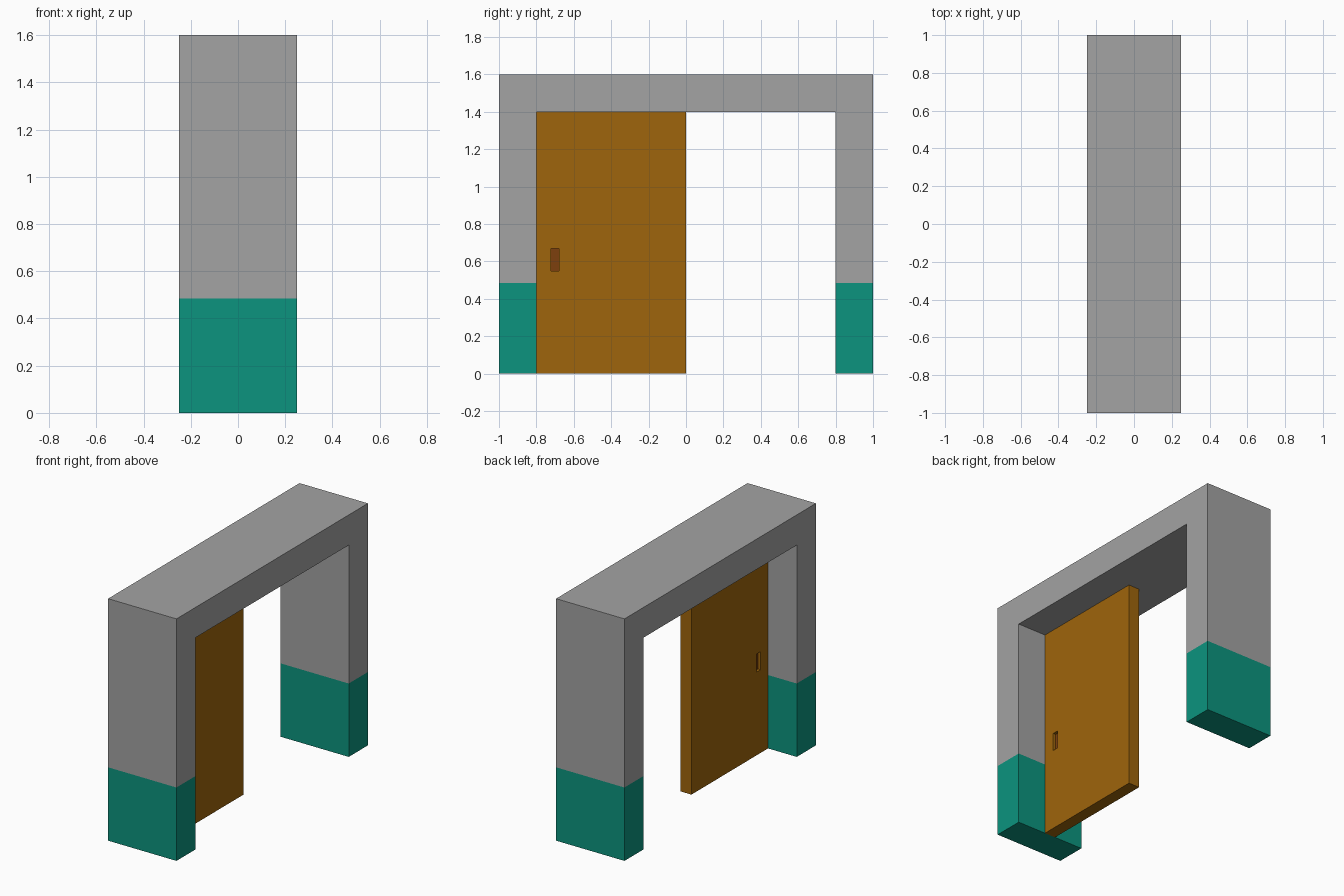
import bpy, bmesh

if "Cube" in bpy.data.objects:
    bpy.data.objects.remove(bpy.data.objects["Cube"])

W, BASE, H, HEAD = 0.25, 0.485, 1.6, 1.4


def material(name, color):
    m = bpy.data.materials.new(name)
    m.diffuse_color = (*color, 1)
    m.use_nodes = True
    m.node_tree.nodes["Principled BSDF"].inputs["Base Color"].default_value = m.diffuse_color
    return m


def finish(name, bm, *mats):
    bmesh.ops.recalc_face_normals(bm, faces=bm.faces)
    me = bpy.data.meshes.new(name)
    bm.to_mesh(me)
    bm.free()
    for m in mats:
        me.materials.append(m)
    ob = bpy.data.objects.new(name, me)
    bpy.context.collection.objects.link(ob)
    return ob


def extruded(name, profile, half, *mats):
    """Extrude a (y, z) outline symmetrically along x."""
    bm = bmesh.new()
    f = bm.faces.new([bm.verts.new((-half, y, z)) for y, z in profile])
    new = bmesh.ops.extrude_face_region(bm, geom=[f], use_keep_orig=True)
    verts = [v for v in new["geom"] if isinstance(v, bmesh.types.BMVert)]
    bmesh.ops.translate(bm, verts=verts, vec=(2 * half, 0, 0))
    return finish(name, bm, *mats)


grey = material("frame_grey", (0.366, 0.366, 0.366))
teal = material("teal_paint", (0.0035, 0.296, 0.209))
wood = material("door_wood", (0.345, 0.13, 0.0035))
dark = material("dark_handle", (0.205, 0.051, 0.004))

# Upper frame: two posts and lintel
extruded("door_frame", [(-1, BASE), (-1, H), (1, H), (1, BASE),
                        (0.8, BASE), (0.8, HEAD), (-0.8, HEAD), (-0.8, BASE)], W, grey)

# Painted lower part of each post
for side, name in ((-1, "left_post_base"), (1, "right_post_base")):
    extruded(name, [(side, 0), (side, BASE), (side * 0.8, BASE), (side * 0.8, 0)], W, teal)

# Sliding door panel, with a recessed finger pull on both faces
YS, ZS = (-0.8, -0.722, -0.68, 0), (0, 0.55, 0.67, HEAD)
T, DEPTH = 0.04, 0.02
bm = bmesh.new()
for s in (-1, 1):
    grid = [[bm.verts.new((s * T, y, z)) for z in ZS] for y in YS]
    for i in range(3):
        for j in range(3):
            f = bm.faces.new((grid[i][j], grid[i + 1][j], grid[i + 1][j + 1], grid[i][j + 1]))
            if i == j == 1:
                pull = f
    # Keep the rim, push a copy of the opening inwards and wall it in
    rim = list(pull.verts)
    bm.faces.remove(pull)
    inner = [bm.verts.new((s * (T - DEPTH), v.co.y, v.co.z)) for v in rim]
    bm.faces.new(inner).material_index = 1
    for k in range(4):
        n = (k + 1) % 4
        bm.faces.new((rim[k], rim[n], inner[n], inner[k]))
bmesh.ops.bridge_loops(bm, edges=[e for e in bm.edges if e.is_boundary])
finish("sliding_door", bm, wood, dark)
